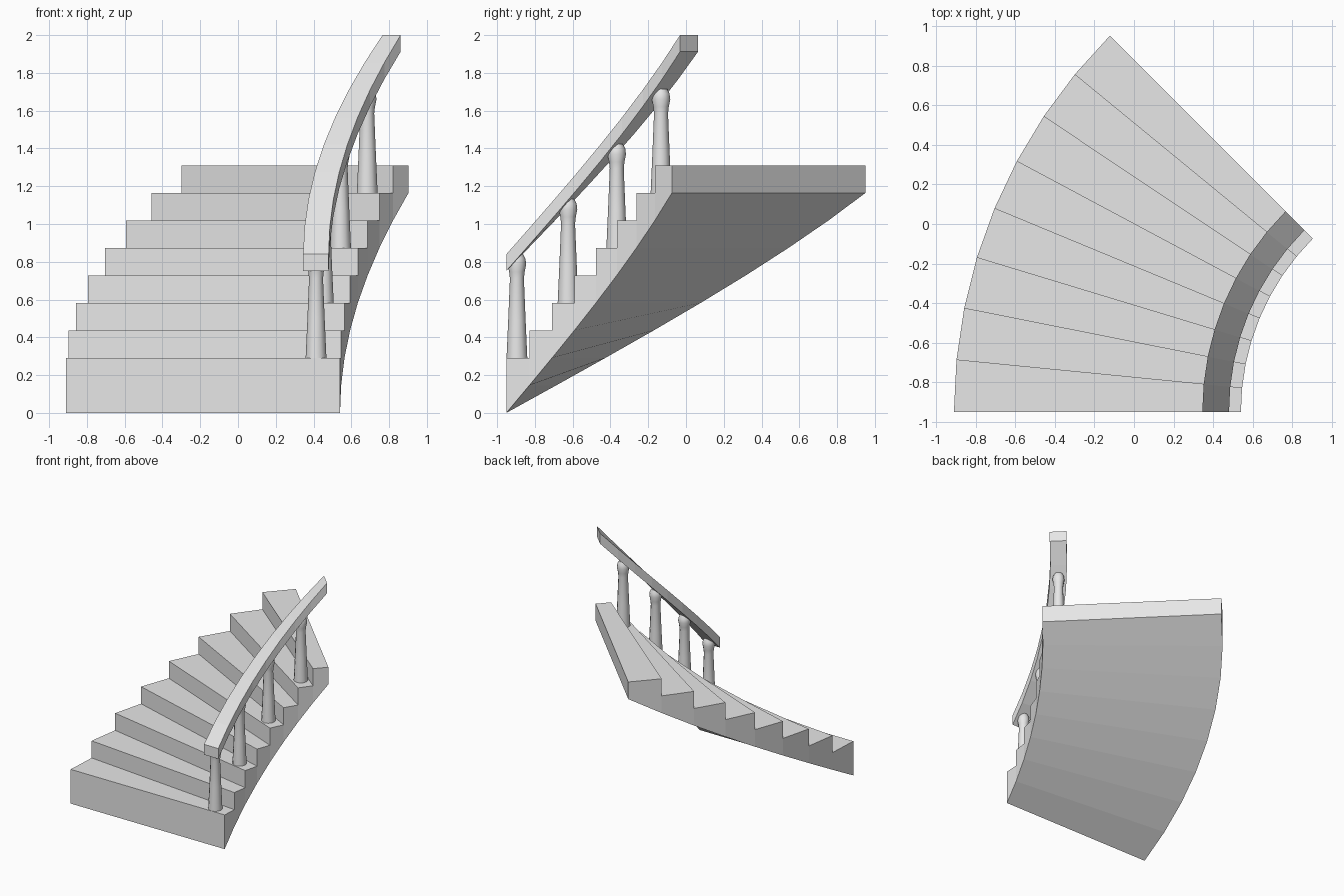
import bpy, bmesh, math

if "Cube" in bpy.data.objects:
    bpy.data.objects.remove(bpy.data.objects["Cube"], do_unlink=True)

# Layout of the curved flight
CX, CY = 1.78, -0.951          # centre of the turn
STEPS = 8
TURN = math.radians(45)
RISE = 1.311 / (STEPS + 1)
INNER, OUTER = 1.24, 2.69

grey = bpy.data.materials.new("light_grey")
grey.use_nodes = True
grey.diffuse_color = (0.8, 0.8, 0.8, 1)
grey.node_tree.nodes["Principled BSDF"].inputs["Base Color"].default_value = (0.8, 0.8, 0.8, 1)


def on_curve(radius, t, z):
    """Point at fraction t along the turn."""
    a = TURN * t
    return (CX - radius * math.cos(a), CY + radius * math.sin(a), z)


def make_object(name, bm):
    bmesh.ops.remove_doubles(bm, verts=bm.verts, dist=0.0001)
    bmesh.ops.recalc_face_normals(bm, faces=bm.faces)
    mesh = bpy.data.meshes.new(name)
    bm.to_mesh(mesh)
    bm.free()
    mesh.materials.append(grey)
    obj = bpy.data.objects.new(name, mesh)
    bpy.context.collection.objects.link(obj)
    return obj


def add_face(bm, points):
    bm.faces.new([bm.verts.new(p) for p in points])


def add_strip(bm, t0, z0, t1, z1, r0=INNER, r1=OUTER):
    """Quad across the width between two (t, z) positions."""
    add_face(bm, [on_curve(r0, t0, z0), on_curve(r1, t0, z0),
                  on_curve(r1, t1, z1), on_curve(r0, t1, z1)])


# Steps: treads, risers, sloping underside and stringer sides
bm = bmesh.new()
for i in range(STEPS):
    t0, t1 = i / STEPS, (i + 1) / STEPS
    low, top = i * RISE, (i + 2) * RISE
    prev_top = top - RISE if i else low
    add_strip(bm, t0, top, t1, top)
    add_strip(bm, t0, prev_top, t0, top)
    add_strip(bm, t0, low, t1, low + RISE)
    for r in (INNER, OUTER):
        side = [(t0, low), (t1, low + RISE), (t1, top), (t0, top)]
        if i:
            side.append((t0, prev_top))
        add_face(bm, [on_curve(r, t, z) for t, z in side])
add_strip(bm, 1, STEPS * RISE, 1, (STEPS + 1) * RISE)
make_object("steps", bm)

# Handrail: rectangular section swept up the turn
RAIL_IN, RAIL_OUT, RAIL_H = 1.30, 1.435, 0.088


def rail_top(t):
    return 0.84 + 1.16 * t


bm = bmesh.new()
for i in range(STEPS):
    t0, t1 = i / STEPS, (i + 1) / STEPS
    z0, z1 = rail_top(t0), rail_top(t1)
    for drop in (0, RAIL_H):
        add_strip(bm, t0, z0 - drop, t1, z1 - drop, RAIL_IN, RAIL_OUT)
    for r in (RAIL_IN, RAIL_OUT):
        add_face(bm, [on_curve(r, t0, z0 - RAIL_H), on_curve(r, t1, z1 - RAIL_H),
                      on_curve(r, t1, z1), on_curve(r, t0, z0)])
for t in (0, 1):
    add_strip(bm, t, rail_top(t) - RAIL_H, t, rail_top(t), RAIL_IN, RAIL_OUT)
make_object("handrail", bm)

# Balusters: tapered turned posts on every second step
PROFILE = [(0.055, 0), (0.046, 0.2), (0.037, 0.42), (0.041, 0.455),
           (0.049, 0.495), (0.045, 0.525), (0.032, 0.55)]
SIDES = 12
for k in range(4):
    bm = bmesh.new()
    x, y, z = on_curve(1.368, 0.052 + 0.255 * k, (2 + 2 * k) * RISE)
    rings = []
    for r, h in PROFILE:
        rings.append([bm.verts.new((x + r * math.cos(math.tau * s / SIDES),
                                    y + r * math.sin(math.tau * s / SIDES), z + h))
                      for s in range(SIDES)])
    for a, b in zip(rings, rings[1:]):
        for s in range(SIDES):
            n = (s + 1) % SIDES
            bm.faces.new((a[s], a[n], b[n], b[s]))
    bm.faces.new(rings[0])
    bm.faces.new(rings[-1])
    post = make_object(f"baluster_{k + 1}", bm)
    bpy.ops.object.select_all(action="DESELECT")
    post.select_set(True)
    bpy.context.view_layer.objects.active = post
    bpy.ops.object.shade_smooth_by_angle(angle=math.radians(40))
